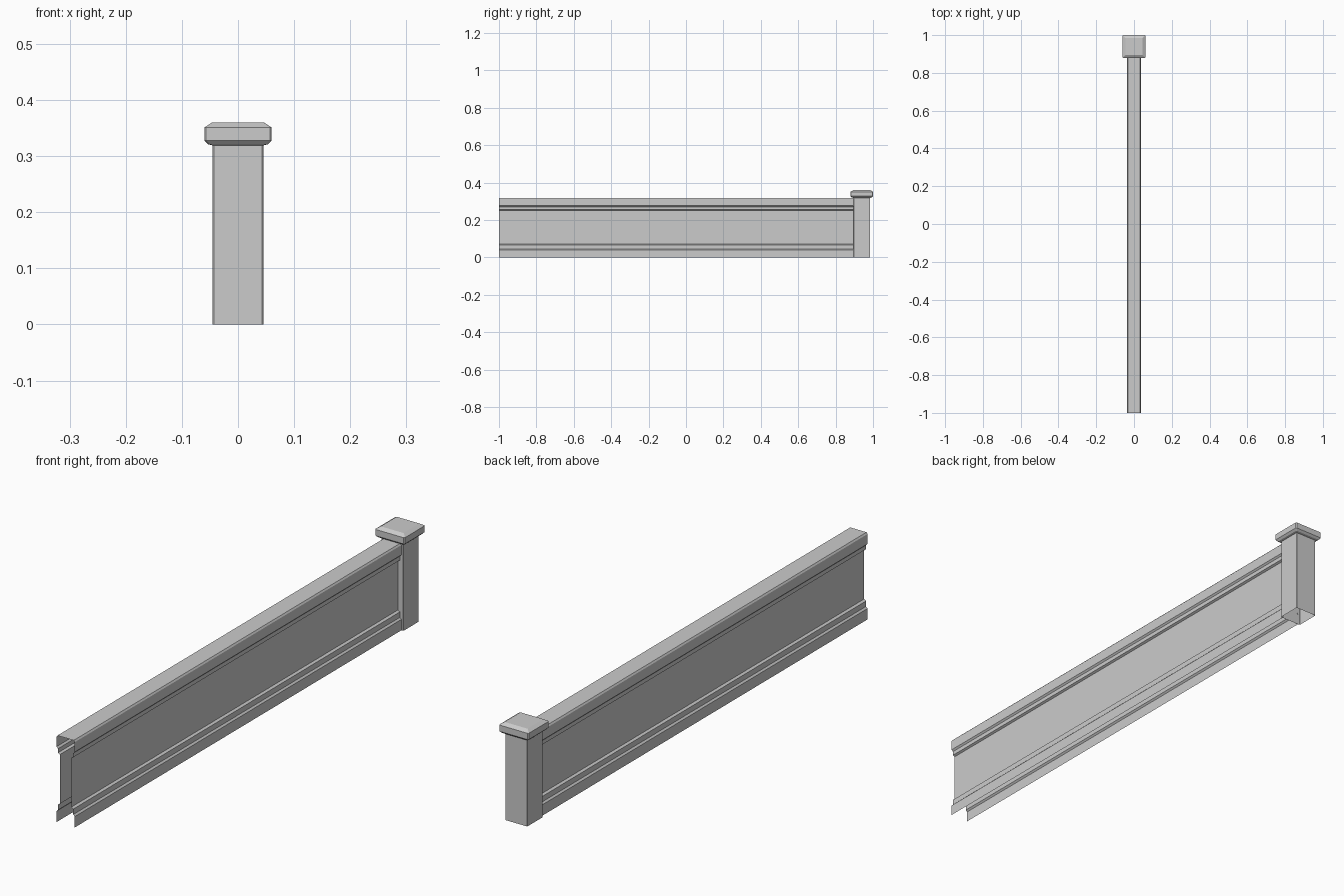
import bpy

if "Cube" in bpy.data.objects:
    bpy.data.objects.remove(bpy.data.objects["Cube"])


def make_object(name, verts, faces):
    mesh = bpy.data.meshes.new(name)
    mesh.from_pydata(verts, [], faces)
    mesh.update()
    obj = bpy.data.objects.new(name, mesh)
    bpy.context.collection.objects.link(obj)
    return obj


def extrude_strip(name, profile, y0, y1):
    """Sweep an open x-z profile along y, leaving the ends open."""
    n = len(profile)
    verts = [(x, y, z) for y in (y0, y1) for x, z in profile]
    faces = [(i, i + 1, n + i + 1, n + i) for i in range(n - 1)]
    return make_object(name, verts, faces)


def stack_rings(name, levels, cy, cap_top):
    """Join square rings with clipped corners; each level is (half width, clip, z)."""
    verts, faces = [], []
    for h, c, z in levels:
        k = h - c
        ring = [(h, -k), (h, k), (k, h), (-k, h), (-h, k), (-h, -k), (-k, -h), (k, -h)]
        verts += [(x, cy + y, z) for x, y in ring]
    for level in range(len(levels) - 1):
        a = level * 8
        for i in range(8):
            j = (i + 1) % 8
            faces.append((a + i, a + j, a + 8 + j, a + 8 + i))
    if cap_top:
        faces.append(tuple(range(len(verts) - 8, len(verts))))
    return make_object(name, verts, faces)


# Wall: hollow moulded profile with open bottom and open ends
right_half = [
    (0.037, 0.0), (0.037, 0.04), (0.031, 0.046), (0.031, 0.066), (0.023, 0.071),
    (0.023, 0.252), (0.031, 0.256), (0.031, 0.271), (0.037, 0.277),
    (0.037, 0.313), (0.033, 0.319),
]
left_half = [(-x, z) for x, z in reversed(right_half)]
extrude_strip("wall_panel", right_half + left_half, -1.0, 0.896)

# End post: open-bottomed square tube
POST_Y = 0.94
stack_rings("end_post", [(0.045, 0.002, 0.0), (0.045, 0.002, 0.32)], POST_Y, False)

# Post cap: flared underside, straight rim, chamfered top
stack_rings("post_cap", [
    (0.045, 0.002, 0.319), (0.053, 0.003, 0.321), (0.060, 0.003, 0.328),
    (0.060, 0.003, 0.351), (0.046, 0.002, 0.36),
], POST_Y, True)
